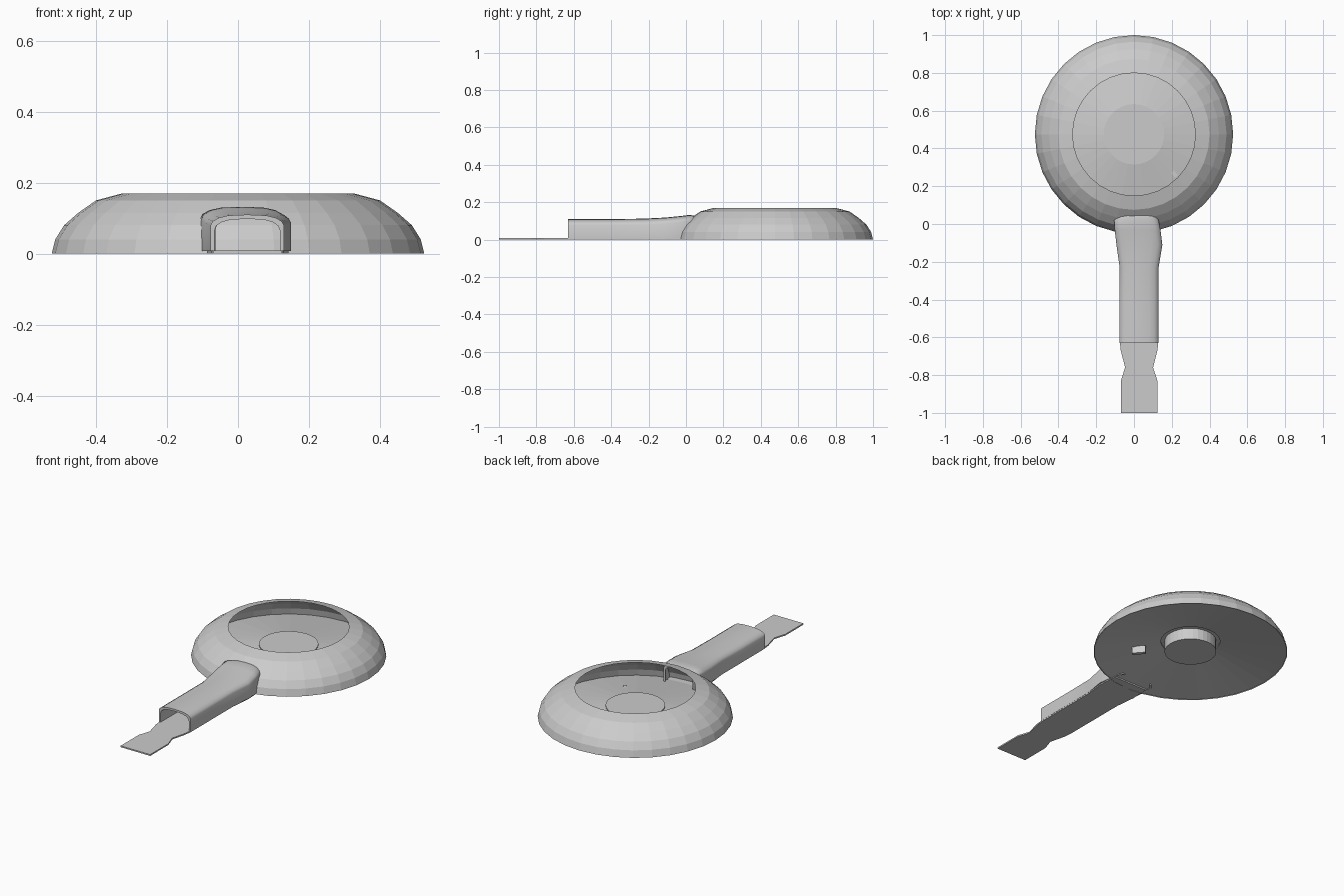
import bpy, bmesh, math

if "Cube" in bpy.data.objects:
    bpy.data.objects.remove(bpy.data.objects["Cube"])

CY = 0.475  # centre of the round body


def finish(bm, name, angle=None):
    bmesh.ops.remove_doubles(bm, verts=bm.verts, dist=1e-5)
    bmesh.ops.recalc_face_normals(bm, faces=bm.faces)
    me = bpy.data.meshes.new(name)
    bm.to_mesh(me)
    bm.free()
    ob = bpy.data.objects.new(name, me)
    bpy.context.collection.objects.link(ob)
    return ob


def lathe(name, profile, seg=32):
    """Revolve (radius, z) points about the body axis."""
    bm = bmesh.new()
    rings = []
    for r, z in profile:
        if r == 0:
            rings.append([bm.verts.new((0, CY, z))] * seg)
        else:
            rings.append([bm.verts.new((r * math.sin(2 * math.pi * i / seg),
                                        CY + r * math.cos(2 * math.pi * i / seg), z))
                          for i in range(seg)])
    for a, b in zip(rings, rings[1:]):
        for i in range(seg):
            j = (i + 1) % seg
            bm.faces.new(list(dict.fromkeys((a[i], a[j], b[j], b[i]))))
    return finish(bm, name)


def loft(name, sections, closed):
    """Skin a list of equal-length cross-sections."""
    bm = bmesh.new()
    rows = [[bm.verts.new(p) for p in s] for s in sections]
    n = len(rows[0])
    for a, b in zip(rows, rows[1:]):
        for i in range(n if closed else n - 1):
            j = (i + 1) % n
            bm.faces.new((a[i], a[j], b[j], b[i]))
    if closed:
        bm.faces.new(rows[0])
        bm.faces.new(rows[-1])
    return finish(bm, name)


# open-topped round shell
lathe("body_shell", [(0.525, 0), (0.515, 0.04), (0.49, 0.08), (0.45, 0.115),
                     (0.40, 0.15), (0.325, 0.17)])

# shallow conical floor with a flat middle
lathe("body_floor", [(0.522, 0.003), (0.16, 0.064), (0.16, 0.07), (0, 0.07)])

# hub under the floor
lathe("floor_hub", [(0, 0), (0.14, 0), (0.14, 0.066)])


# arched neck: thin inverted U, outer skin then inner skin
def arch(y, x0, x1, top, t):
    cx, hw = (x0 + x1) / 2, (x1 - x0) / 2
    rise = 0.032

    def skin(w, h):
        pts = [(cx - w, y, 0.008)]
        for k in range(9):
            a = math.pi * (1 - k / 8)
            pts.append((cx + w * math.copysign(abs(math.cos(a)) ** 0.7, math.cos(a)), y,
                        h - rise + rise * math.sin(a)))
        return pts + [(cx + w, y, 0.008)]
    return skin(hw, top) + skin(hw - t, top - t)[::-1]


neck = [(-0.63, -0.078, 0.13, 0.11), (-0.40, -0.078, 0.13, 0.11),
        (-0.23, -0.076, 0.13, 0.112), (-0.11, -0.093, 0.15, 0.118),
        (-0.03, -0.102, 0.14, 0.126), (0.02, -0.105, 0.13, 0.132),
        (0.045, -0.085, 0.115, 0.128)]
loft("neck_sleeve", [arch(*s, 0.012) for s in neck], True)

# flat notched tongue running under the neck
tongue = [(-1.0, 0.097), (-0.83, 0.097), (-0.76, 0.074), (-0.67, 0.097),
          (-0.62, 0.102), (-0.23, 0.102), (-0.11, 0.115), (0.0, 0.11)]
loft("flat_tongue", [[(0.027 - w, y, 0.001), (0.027 + w, y, 0.001),
                      (0.027 + w, y, 0.009), (0.027 - w, y, 0.009)] for y, w in tongue], True)

# small slanted pin through the floor
bpy.ops.mesh.primitive_cube_add(size=1, location=(0.2, 0.28, 0.022),
                                rotation=(0, 0, math.radians(-49)))
pin = bpy.context.object
pin.name = "floor_pin"
pin.scale = (0.075, 0.02, 0.042)

# gentle facets are smoothed on the sleeve only
bpy.ops.object.select_all(action='DESELECT')
sleeve = bpy.data.objects["neck_sleeve"]
sleeve.select_set(True)
bpy.context.view_layer.objects.active = sleeve
bpy.ops.object.shade_smooth_by_angle(angle=math.radians(35))
